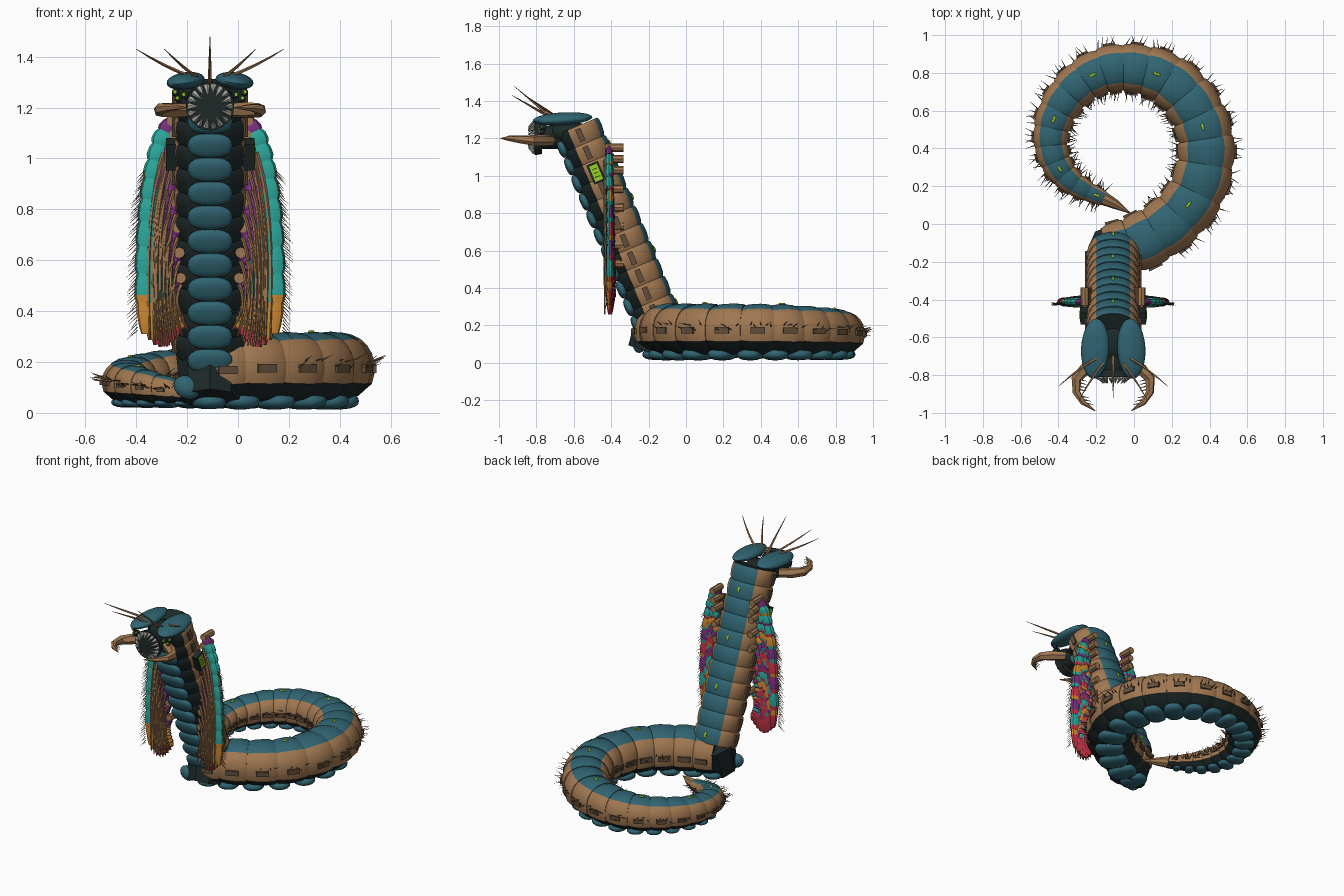
import bpy, bmesh, math, random
from mathutils import Vector, Matrix

random.seed(4)
if "Cube" in bpy.data.objects:
    bpy.data.objects.remove(bpy.data.objects["Cube"])

def material(name, *rgb):
    m = bpy.data.materials.new(name)
    m.use_nodes = True
    m.diffuse_color = (*rgb, 1)
    m.node_tree.nodes["Principled BSDF"].inputs["Base Color"].default_value = (*rgb, 1)
    return m

TEAL = material("deep teal", .03, .13, .17)
BROWN = material("tan brown", .35, .185, .082)
DARK = material("near black", .013, .022, .022)
BRIGHT = material("bright teal", .025, .39, .33)
PURPLE = material("purple", .19, .03, .21)
ORANGE = material("orange", .62, .25, .03)
RED = material("crimson", .56, .035, .065)
LIME = material("lime", .32, .65, .015)
BONE = material("bone grey", .42, .42, .38)
UMBER = material("umber", .12, .075, .043)
MID = -.11                       # x of the neck's mirror plane

def finish(bm, name, *mats, angle=40):
    bmesh.ops.recalc_face_normals(bm, faces=bm.faces)
    me = bpy.data.meshes.new(name)
    bm.to_mesh(me)
    bm.free()
    for m in mats:
        me.materials.append(m)
    for p in me.polygons:
        p.use_smooth = True
    me.set_sharp_from_angle(angle=math.radians(angle))
    ob = bpy.data.objects.new(name, me)
    bpy.context.collection.objects.link(ob)

def basis(c, x, y, z, size):
    m = Matrix((x * size[0], y * size[1], z * size[2])).transposed().to_4x4()
    m.translation = c
    return m

def turned(c, size, rot=(0, 0, 0)):
    r = Matrix.Rotation(rot[2], 4, 'Z') @ Matrix.Rotation(rot[1], 4, 'Y') @ Matrix.Rotation(rot[0], 4, 'X')
    return Matrix.Translation(c) @ r @ Matrix.Diagonal((*size, 1))

def soft(v, power):
    return math.copysign(abs(v) ** power, v)

def ball(bm, m, n=16, power=1):
    """Ellipsoid; a power below 1 squares it off."""
    made = bmesh.ops.create_uvsphere(bm, u_segments=n, v_segments=n // 2, radius=1)
    for v in made["verts"]:
        v.co = m @ Vector([soft(x, power) for x in v.co])

def block(bm, m):
    bmesh.ops.create_cube(bm, size=2, matrix=m)

def rod(bm, a, b, r1, r2, n=4):
    a, b = Vector(a), Vector(b)
    m = Matrix.Translation((a + b) / 2) @ (b - a).to_track_quat('Z', 'Y').to_matrix().to_4x4()
    bmesh.ops.create_cone(bm, cap_ends=True, segments=n, radius1=r1, radius2=r2, depth=(b - a).length, matrix=m)

def loft(bm, rings, n, rule, shape=lambda a: 1, power=1):
    """Skin rings of (centre, side, up, width, height); rule(angle, ring) picks the colour."""
    step = 2 * math.pi / n
    loops = []
    for c, side, up, w, h in rings:
        angles = [(k + .5) * step for k in range(n)]
        loops.append([bm.verts.new(c + side * soft(math.sin(a), power) * w * shape(a)
                                   + up * soft(math.cos(a), power) * h * shape(a)) for a in angles])
    for i in range(len(loops) - 1):
        for k in range(n):
            j = (k + 1) % n
            f = bm.faces.new((loops[i][k], loops[i][j], loops[i + 1][j], loops[i + 1][k]))
            f.material_index = rule(math.degrees((k + 1) * step), i)
    for ring, i in ((loops[0], 0), (loops[-1], len(loops) - 1)):
        bm.faces.new(ring).material_index = rule(180, i)

def tube(bm, pts, radii, n=6):
    pts = [Vector(p) for p in pts]
    rings = []
    for i, p in enumerate(pts):
        t = (pts[min(i + 1, len(pts) - 1)] - pts[max(i - 1, 0)]).normalized()
        side = t.cross(Vector((.3, .2, 1))).normalized()
        rings.append((p, side, side.cross(t), radii[i], radii[i]))
    loft(bm, rings, n, lambda a, i: 0)

def bezier(a, b, c, t):
    return Vector(a) * (1 - t) ** 2 + Vector(b) * 2 * t * (1 - t) + Vector(c) * t * t

# Coil path on the ground: x, y, half width
COIL = [Vector(p) for p in (
    (-.14, -.15, .14), (.02, -.10, .15), (.19, 0, .15), (.32, .15, .15), (.38, .34, .15), (.365, .51, .148),
    (.29, .66, .143), (.17, .77, .137), (.02, .82, .13), (-.13, .82, .123), (-.26, .765, .115), (-.36, .67, .107),
    (-.425, .55, .098), (-.44, .43, .09), (-.41, .32, .082), (-.345, .235, .07), (-.26, .18, .056), (-.16, .135, .04))]

def coil_point(s):
    f = min(max(s, 0), 1) * (len(COIL) - 1)
    i = min(int(f), len(COIL) - 2)
    t = f - i
    p1, p2 = COIL[i], COIL[i + 1]
    p0 = COIL[i - 1] if i else p1 * 2 - p2
    p3 = COIL[i + 2] if i + 2 < len(COIL) else p2 * 2 - p1
    return (p1 * 2 + (p2 - p0) * t + (p0 * 2 - p1 * 5 + p2 * 4 - p3) * t ** 2 + (p1 * 3 - p0 - p2 * 3 + p3) * t ** 3) / 2

def coil(s):
    p = coil_point(s)
    d = coil_point(s + .01) - coil_point(s - .01)
    t = Vector((d.x, d.y, 0)).normalized()
    up = Vector((0, 0, 1))
    return Vector((p.x, p.y, .035 + p.z * .93)), t.cross(up), up, t, p.z, p.z * .93

def neck(s):
    a, b = Vector((MID, -.15, .23)), Vector((MID, -.585, 1.265))
    t = (b - a).normalized()
    side = Vector((1, 0, 0))
    return a.lerp(b, s), side, t.cross(side), t, .138, .125

def skin_colour(a, i):
    a = min(a, 360 - a)
    return 0 if a < 37 else 1 if a < 112 else 2

def body(name, frame, count, plate, spiny):
    """Banded skin, belly plates of (length, thickness), vents, lights and spines."""
    skin, plates, vents, spots, spines = (bmesh.new() for _ in range(5))
    rings = []
    for k in range(count):
        for f, g in ((0, .94), (.2, 1), (.6, 1.03), (.9, 1.01), (1, .97)):
            c, side, up, t, w, h = frame((k + f) / count)
            rings.append((c, side, up, w * g, h * g))
        c, side, up, t, w, h = frame((k + .2) / count)
        ball(plates, basis(c - up * h * .92, side, t, up, (w * .64, w * plate[0], w * plate[1])), 20, .8)
        c, side, up, t, w, h = frame((k + .5) / count)
        for sg in (-1, 1):
            block(vents, basis(c + side * sg * w * 1.02, side, t, up, (.009, w * .26, w * .11)))
            for j in range(5 if spiny and k > 1 else 0):
                c2, s2, u2, t2, w2, h2 = frame((k + .3 + .15 * j) / count)
                p = c2 + s2 * sg * w2 + u2 * h2 * random.uniform(-.05, .25)
                rod(spines, p, p + s2 * sg * random.uniform(.035, .055) + t2 * random.uniform(-.025, .025)
                    + u2 * random.uniform(0, .03), .0035, .0005, 3)
        if k % 3 == 0:
            ball(spots, basis(c + up * h * 1.03, side, t, up, (.008, .022, .007)), 8)
    loft(skin, rings, 24, skin_colour, lambda a: 1 if math.cos(a) > -.4 else .92, .9)
    finish(skin, name + "_segments", TEAL, BROWN, DARK, angle=25)
    finish(plates, name + "_belly_plates", TEAL)
    finish(vents, name + "_side_vents", UMBER)
    finish(spots, name + "_back_lights", LIME)
    if spiny:
        finish(spines, name + "_spines", UMBER)

body("coil", coil, 22, (.46, .22), True)
body("neck", neck, 11, (.37, .18), False)

# Tail spike and the joint under the neck
bm = bmesh.new()
tube(bm, [(-.18, .145, .075), (-.1, .105, .07), (-.015, .055, .065)], (.04, .026, .002), 8)
finish(bm, "tail_spike", BROWN)
bm = bmesh.new()
rod(bm, (MID, -.13, .25), (MID, -.2, .055), .135, .115, 8)
finish(bm, "neck_joint", DARK)
bm = bmesh.new()
ball(bm, turned((-.2, -.25, .1), (.055, .035, .045), (0, .5, 0)))
finish(bm, "joint_plate", TEAL)

# Head core, mouth ring and teeth
bm = bmesh.new()
ball(bm, turned((MID, -.62, 1.23), (.1, .12, .06)))
rod(bm, (MID, -.6, 1.21), (MID, -.78, 1.205), .07, .06, 16)
rod(bm, (MID, -.77, 1.205), (MID, -.81, 1.205), .088, .095, 24)
finish(bm, "head_core", DARK)
bm = bmesh.new()
for k in range(18):
    a = k * math.pi / 9
    d = Vector((math.cos(a), 0, math.sin(a)))
    c = Vector((MID, -.81, 1.205))
    rod(bm, c + d * .082, c + d * (.042 if k % 2 else .055) + Vector((0, -.035, 0)), .013, .001, 5)
finish(bm, "teeth", BONE)

# Head lobes, eyes, mandibles and feelers, mirrored
lobes, eyes, sockets, jaws, barbs, feelers = (bmesh.new() for _ in range(6))
for sg in (-1, 1):
    P = lambda u, y, z: Vector((MID + sg * u, y, z))
    ball(lobes, turned(P(.096, -.66, 1.305), (.075, .16, .033), (.06, sg * .12, sg * .06)), 24)
    for u, y, z in ((.1, -.775, 1.25), (.125, -.77, 1.235), (.135, -.76, 1.26)):
        ball(sockets, turned(P(u, y, z), (.016, .016, .016)), 10)
        ball(eyes, turned(P(u + .003, y - .011, z + .002), (.0085, .008, .0085)), 8)
    jaw = [P(.08, -.72, 1.19), P(.15, -.77, 1.19), P(.195, -.82, 1.19), P(.195, -.89, 1.195), P(.16, -.945, 1.2), P(.095, -.99, 1.2)]
    tube(jaws, jaw, (.028, .032, .028, .021, .015, .002), 6)
    for k in range(7):
        p = jaw[2].lerp(jaw[3], k / 4) if k < 4 else jaw[3].lerp(jaw[4], (k - 3) / 3)
        rod(barbs, p, p + Vector((-sg * .055, -.012, 0)), .006, .001)
    for base, bend, tip in (((.07, -.7, 1.32), (.18, -.76, 1.36), (.29, -.86, 1.43)),
                            ((.04, -.72, 1.31), (.1, -.79, 1.35), (.18, -.93, 1.43))):
        tube(feelers, [bezier(P(*base), P(*bend), P(*tip), k / 4) for k in range(5)], (.008, .007, .006, .004, .001), 5)
tube(feelers, [(MID, -.7, 1.29), (MID, -.8, 1.38), (MID, -.92, 1.48)], (.009, .006, .001), 5)
finish(lobes, "head_lobes", TEAL)
finish(sockets, "eye_sockets", DARK)
finish(eyes, "eyes", LIME)
finish(jaws, "mandibles", BROWN, angle=30)
finish(barbs, "mandible_barbs", BONE)
finish(feelers, "feelers", BROWN)

# Side pods lying along the neck
pods, panels = bmesh.new(), bmesh.new()
for sg in (-1, 1):
    c, side, up, t, w, h = neck(.76)
    c = c + side * sg * .15
    block(pods, basis(c, side, up, t, (.024, .033, .055)))
    block(panels, basis(c + side * sg * .0245, side, up, t, (.002, .022, .044)))
    for k in range(-1, 2):
        block(pods, basis(c + side * sg * .025 + t * k * .022, side, up, t, (.003, .015, .002)))
finish(pods, "side_pods", DARK)
finish(panels, "pod_panels", LIME)

# Folded wings: layered feathers with quills, hairs and root knobs
feathers, quills, hairs, knobs = (bmesh.new() for _ in range(4))
CELLS = 10
ROOTS = (1.15, 1.09, 1.03, .93, .83, .73, .63, .53)
UPPER, LOWER = (0, 1, 3, 2, 1), (3, 1, 3, 2, 0)      # colour cycles on the rear faces

def feather_colour(a, r, i, rings):
    z = rings[r][0].z
    if math.cos(math.radians(a)) > .3 and z < 1.08:
        return (UPPER if z > .75 else LOWER)[(r // 2 + 2 * i) % 5] if z > .4 else 3
    if r < (4 if i == 0 else 15):
        return 0
    return 1 if z > .47 else 2 if z > .34 or i < 2 else 3

for sg in (-1, 1):
    for i, top in enumerate(ROOTS):
        P = lambda u, z: Vector((MID + sg * u, -.412 + .002 * i, z))
        root = P(.15 - .005 * i, top)
        knee = P(.27 - .012 * i, top * .8 + .03)
        tip = P(.25 - .02 * i, .31 - .05 * math.sin(i * .5))
        half = .043 if i == 0 else .028
        rings = []
        for k in range(CELLS):
            for f, g in ((0, .82), (.3, 1), (.75, 1.05), (1, .9)):
                t = (k + f) / CELLS
                d = (bezier(root, knee, tip, t + .01) - bezier(root, knee, tip, t - .01)).normalized()
                taper = min(1, .6 + t * 3) * (1 if t < .9 else 1 - (t - .9) * 5)
                rings.append((bezier(root, knee, tip, t), d.cross(Vector((0, 1, 0))), Vector((0, 1, 0)), half * g * taper, .024 * g * taper))
        loft(feathers, rings, 10, lambda a, r: feather_colour(a, r, i, rings))
        # Thin quills lie on the front of each feather
        for off in (-.75,) if i == 0 else (-.75, .2):
            line = [bezier(root, knee, tip, .15 + .85 * k / 12) + Vector((sg * half * off, -.022 - .002 * i, 0)) for k in range(13)]
            tube(quills, line, [.0085 - .0004 * k for k in range(13)], 5)
        for k in range(60):
            t = .35 + .65 * k / 60
            p = bezier(root, knee, tip, t) + Vector((sg * half * (.8 if i == 0 else 0), -.012, 0))
            if i == 0 or k % 6 == 0:
                rod(hairs, p, p + Vector((sg * random.uniform(.025, .045), random.uniform(-.01, .01), -.035)), .0025, .0005, 3)
        rod(knobs, root + Vector((0, -.02, 0)), Vector((root.x, -.335, root.z)), .022, .022, 8)
finish(feathers, "wing_feathers", PURPLE, BRIGHT, ORANGE, RED, angle=30)
finish(quills, "wing_quills", BROWN)
finish(hairs, "wing_hairs", UMBER)
finish(knobs, "wing_root_knobs", BROWN)
